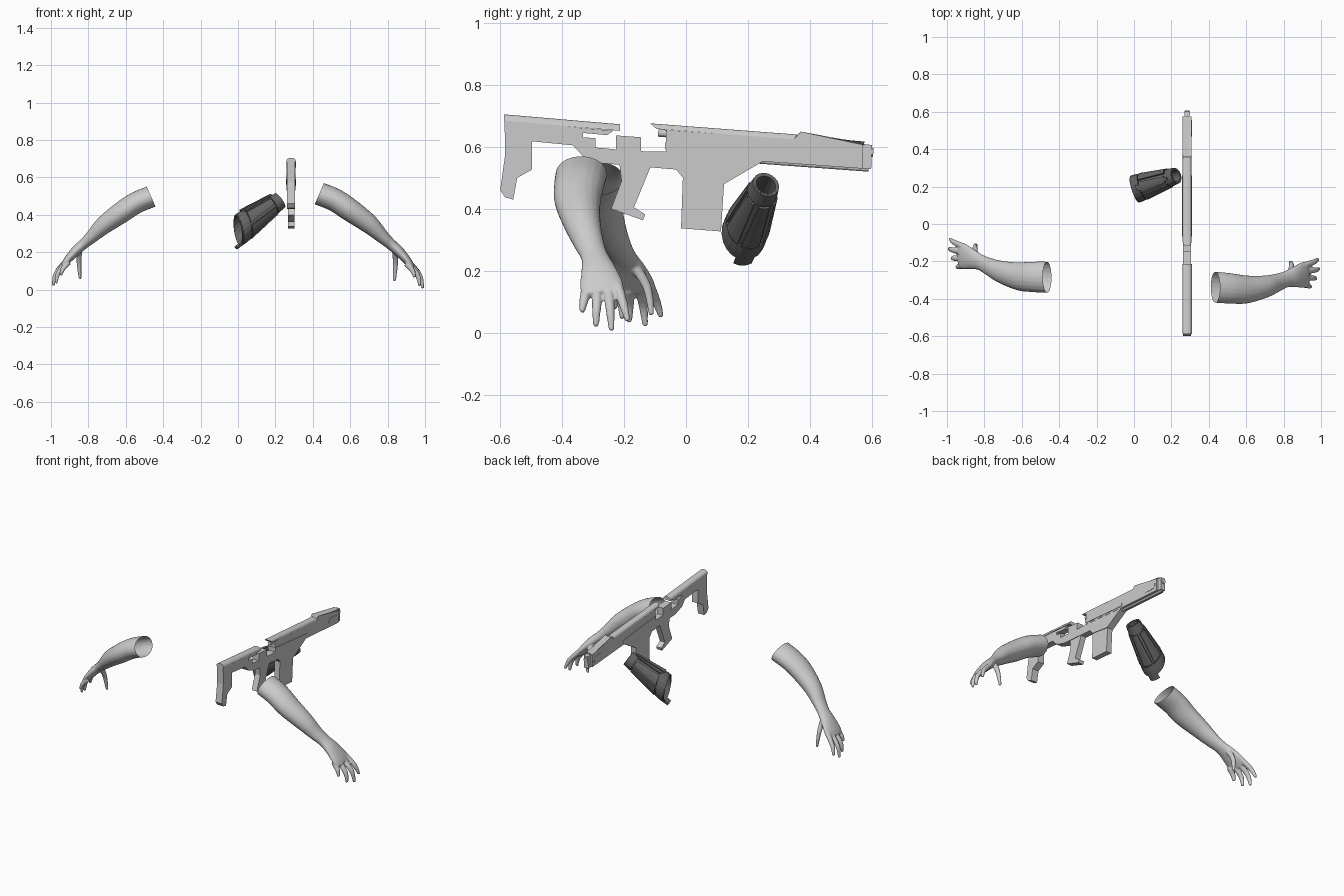
import bpy, bmesh, math
from mathutils import Vector, Matrix

if "Cube" in bpy.data.objects:
    bpy.data.objects.remove(bpy.data.objects["Cube"])

GX = 0.284  # centre plane of the gun


def add(name, bm, smooth=False):
    bmesh.ops.recalc_face_normals(bm, faces=bm.faces)
    me = bpy.data.meshes.new(name)
    bm.to_mesh(me)
    bm.free()
    for p in me.polygons:
        p.use_smooth = smooth
    ob = bpy.data.objects.new(name, me)
    bpy.context.collection.objects.link(ob)
    return ob


def prism(name, pts, half, crown=0, bevel=0.01, segs=3, x=GX):
    """Side profile (y, z) extruded across x; the first `crown` points get rounded edges."""
    bm = bmesh.new()
    n = len(pts)
    lo = [bm.verts.new((x - half, y, z)) for y, z in pts]
    hi = [bm.verts.new((x + half, y, z)) for y, z in pts]
    bm.faces.new(lo)
    bm.faces.new(hi[::-1])
    for i in range(n):
        j = (i + 1) % n
        bm.faces.new((lo[i], hi[i], hi[j], lo[j]))
    edges = [bm.edges.get((r[i], r[i + 1])) for r in (lo, hi) for i in range(crown - 1)]
    if edges:
        bmesh.ops.bevel(bm, geom=edges, offset=bevel, segments=segs, profile=0.5, affect='EDGES')
    return add(name, bm)


def rod(name, p, q, r, x=GX, sides=12):
    a, b = Vector((x, *p)), Vector((x, *q))
    m = Matrix.Translation((a + b) / 2) @ (b - a).to_track_quat('Z', 'Y').to_matrix().to_4x4()
    bm = bmesh.new()
    bmesh.ops.create_cone(bm, cap_ends=True, segments=sides, radius1=r, radius2=r,
                          depth=(b - a).length, matrix=m)
    return add(name, bm)


# ---- gun ----
prism("gun_frame", [
    (-.586, .684), (-.235, .652), (-.255, .638), (-.332, .645), (-.332, .631), (-.293, .628),
    (-.293, .598), (-.226, .592), (-.226, .637), (-.145, .631), (-.145, .586), (-.065, .585),
    (.25, .56), (.248, .553), (.123, .48), (-.01, .50), (-.032, .527), (-.116, .534),
    (-.27, .547), (-.332, .569), (-.365, .605), (-.497, .618), (-.497, .527), (-.545, .50),
    (-.558, .43), (-.584, .437), (-.6, .46), (-.584, .576)], .022)
prism("stock_top_rail", [(-.587, .705), (-.213, .673), (-.213, .652), (-.587, .682)], .026, 2, .02)
prism("grip", [(-.215, .545), (-.114, .536), (-.168, .405), (-.132, .382), (-.139, .363),
               (-.242, .40), (-.208, .49)], .018)
prism("magazine", [(-.01, .505), (.123, .485), (.113, .327), (-.016, .337)], .018)
prism("barrel_shroud", [(-.065, .655), (.57, .608), (.57, .530), (.248, .553), (-.065, .583)], .0235)
prism("barrel_top_rail", [(-.116, .676), (.358, .64), (.362, .634), (.577, .617), (.574, .606),
                          (-.095, .658)], .0235, 4, .016)
prism("muzzle_block", [(.565, .61), (.601, .606), (.598, .528), (.565, .531)], .015)
rod("muzzle_tube", (.56, .585), (.605, .582), .014)
rod("under_barrel_tube", (.22, .556), (.59, .529), .009)
rod("bolt_tube", (-.09, .645), (-.05, .642), .012)
prism("side_slide", [(-.068, .614), (.26, .582), (.258, .562), (-.068, .592)], .0265)
prism("side_port", [(.484, .592), (.555, .585), (.552, .553), (.468, .556)], .0255)


# ---- arms ----
def spline(rows, k=4):
    """Catmull-Rom resampling of (x, y, z, side radius, depth radius) rows."""
    out, n = [], len(rows)
    for i in range(n - 1):
        p0, p1, p2, p3 = (rows[min(max(i + d, 0), n - 1)] for d in (-1, 0, 1, 2))
        for s in range(k):
            t = s / k
            out.append([.5 * (2 * b + (c - a) * t + (2 * a - 5 * b + 4 * c - d) * t * t
                              + (3 * b - a - 3 * c + d) * t ** 3)
                        for a, b, c, d in zip(p0, p1, p2, p3)])
    return out + [list(rows[-1])]


def limb(bm, rows, sides=20):
    rows = spline(rows)
    rings = []
    for i, r in enumerate(rows):
        t = (Vector(rows[min(i + 1, len(rows) - 1)][:3]) - Vector(rows[max(i - 1, 0)][:3])).normalized()
        s = Vector((0, 1, 0))
        s = (s - t * s.dot(t)).normalized()
        u = t.cross(s)
        c = Vector(r[:3])
        rings.append([bm.verts.new(c + s * r[3] * math.cos(a) + u * r[4] * math.sin(a))
                      for a in (2 * math.pi * j / sides for j in range(sides))])
    for a, b in zip(rings, rings[1:]):
        for j in range(sides):
            k = (j + 1) % sides
            bm.faces.new((a[j], a[k], b[k], b[j]))
    bm.faces.new(rings[0][::-1])
    bm.faces.new(rings[-1])


bm = bmesh.new()
limb(bm, [  # forearm, wrist and palm
    (.39, -.335, .53, .080, .062), (.435, -.338, .513, .083, .062), (.52, -.345, .478, .081, .062),
    (.60, -.350, .425, .075, .061), (.70, -.335, .352, .060, .052), (.77, -.312, .285, .048, .037),
    (.815, -.295, .245, .044, .030), (.86, -.283, .205, .056, .028), (.905, -.273, .155, .070, .022),
    (.928, -.268, .125, .066, .016)])
for base, mid, tip in (
        ((.910, -.220, .150), (.962, -.203, .093), (.984, -.188, .038)),
        ((.920, -.250, .135), (.972, -.245, .075), (.988, -.240, .006)),
        ((.915, -.287, .132), (.960, -.289, .078), (.972, -.291, .020)),
        ((.900, -.322, .140), (.932, -.330, .103), (.945, -.336, .066)),
        ((.838, -.265, .220), (.842, -.220, .140), (.836, -.205, .045))):
    limb(bm, [(*base, .017, .016), (*mid, .015, .014), (*tip, .009, .008)], 12)
arm = add("right_arm", bm)

# fuse fingers and palm into one smooth skin
mod = arm.modifiers.new("fuse", 'REMESH')
mod.mode, mod.voxel_size = 'VOXEL', .005
sm = arm.modifiers.new("relax", 'SMOOTH')
sm.factor, sm.iterations = .5, 4
skin = bpy.data.meshes.new_from_object(arm.evaluated_get(bpy.context.evaluated_depsgraph_get()))
arm.modifiers.clear()

# cut the elbow end open
bm = bmesh.new()
bm.from_mesh(skin)
bmesh.ops.bisect_plane(bm, geom=bm.verts[:] + bm.edges[:] + bm.faces[:], dist=1e-5,
                       plane_co=(.435, -.338, .513), plane_no=(.92, 0, -.4), clear_inner=True)
bm.to_mesh(skin)
bm.free()
for p in skin.polygons:
    p.use_smooth = True
arm.data = skin

# left arm: mirrored and swung slightly backwards
left = skin.copy()
left.transform(Matrix(((-.947, 0, 0, -.0526), (.1, 1, 0, .01), (0, 0, .94, .015), (0, 0, 0, 1))))
left.flip_normals()
bpy.context.collection.objects.link(bpy.data.objects.new("left_arm", left))

# ---- dark forearm guard ----
dark = bpy.data.materials.new("dark_grey")
dark.diffuse_color = (.13, .13, .13, 1)
dark.use_nodes = True
dark.node_tree.nodes["Principled BSDF"].inputs["Base Color"].default_value = dark.diffuse_color
A, B = Vector((0, .185, .315)), Vector((.225, .258, .478))
AX = (B - A).normalized()
S = Vector((0, 0, 1)).cross(AX).normalized()
U = AX.cross(S)


def guard_point(t, deg, lift):
    r = .076 + (.043 - .076) * max(0, t - .12) / .88 + lift
    c, s = math.cos(math.radians(deg)), math.sin(math.radians(deg))
    return A.lerp(B, t) + AX * .035 * s * (1 - t) + (S * c * .95 + U * s) * r


def patch(name, t0, t1, a0, a1, lift, thick, taper=0, na=4, nt=4):
    """Curved plate lying on the guard; taper narrows it towards the wrist."""
    bm = bmesh.new()
    grid = []
    for i in range(nt + 1):
        f = i / nt
        grid.append([bm.verts.new(guard_point(
            t0 + (t1 - t0) * f, a0 + taper * f + (a1 - a0 - 2 * taper * f) * j / na, lift))
            for j in range(na + 1)])
    for a, b in zip(grid, grid[1:]):
        for j in range(na):
            bm.faces.new((a[j], a[j + 1], b[j + 1], b[j]))
    bmesh.ops.remove_doubles(bm, verts=bm.verts, dist=1e-5)
    ob = add(name, bm)
    ob.data.materials.append(dark)
    so = ob.modifiers.new("thickness", 'SOLIDIFY')
    so.thickness, so.offset = thick, 0


patch("guard_shell", 0, 1, 0, 360, -.006, .006, na=20)
patch("guard_elbow_band", .02, .2, 0, 360, -.001, .008, na=20, nt=2)
patch("guard_wrist_collar", .84, 1, 0, 360, -.001, .008, na=20, nt=2)
for i in range(6):
    patch(f"guard_plate_{i + 1}", .22, .82, i * 60 + 5, i * 60 + 55, .001, .010, 5)
patch("guard_elbow_flap", -.08, .1, 245, 295, -.002, .008, nt=2)
patch("guard_top_ridge", .15, .9, 78, 102, .006, .012, 3, 2)
